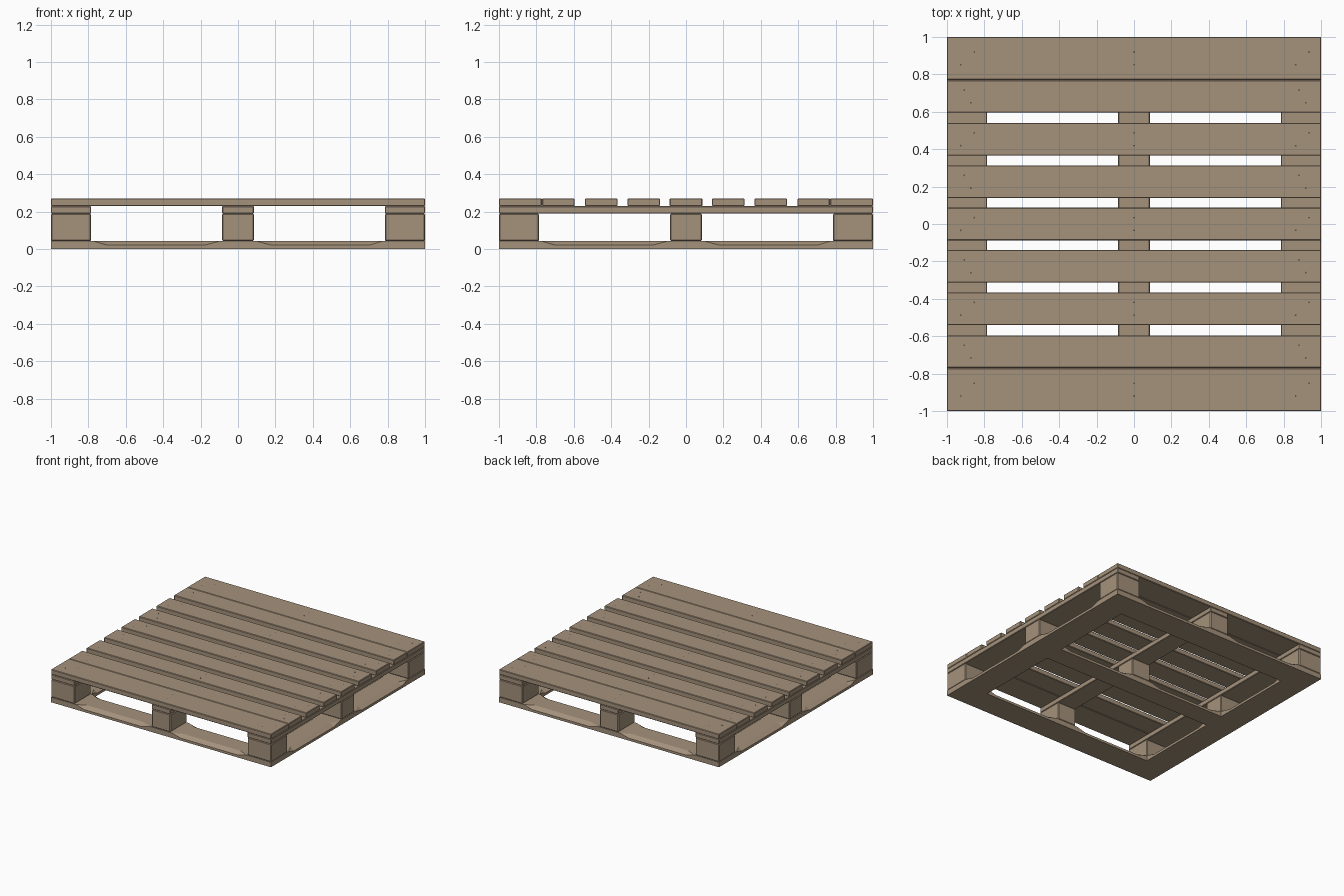
import bpy, bmesh
from mathutils import Matrix
from math import pi

if "Cube" in bpy.data.objects:
    bpy.data.objects.remove(bpy.data.objects["Cube"])


def material(name, rgb):
    m = bpy.data.materials.new(name)
    m.diffuse_color = (*rgb, 1)
    m.use_nodes = True
    m.node_tree.nodes["Principled BSDF"].inputs["Base Color"].default_value = m.diffuse_color
    return m


WOOD = material("weathered wood", (0.375, 0.287, 0.200))
STEEL = material("nail steel", (0.11, 0.09, 0.07))


def finish(name, bm, mat):
    bmesh.ops.recalc_face_normals(bm, faces=bm.faces[:])
    mesh = bpy.data.meshes.new(name)
    bm.to_mesh(mesh)
    bm.free()
    mesh.materials.append(mat)
    ob = bpy.data.objects.new(name, mesh)
    bpy.context.collection.objects.link(ob)
    return ob


def plank(name, x0, x1, y0, y1, z0, z1, edge=0.003):
    """Box with slightly eased edges."""
    bm = bmesh.new()
    bmesh.ops.create_cube(bm, size=1)
    for v in bm.verts:
        v.co.x = x1 if v.co.x > 0 else x0
        v.co.y = y1 if v.co.y > 0 else y0
        v.co.z = z1 if v.co.z > 0 else z0
    bmesh.ops.bevel(bm, geom=bm.edges[:], offset=edge, segments=1, affect='EDGES')
    return finish(name, bm, WOOD)


def base_board(name, half_len, width, offset, turned=False):
    """Lofted board whose upper edges are chamfered between the blocks."""
    bm = bmesh.new()
    right = [(0.10, 0.03), (0.18, 1), (0.70, 1), (0.77, 0.03), (half_len, 0.03)]
    stations = [(-x, c) for x, c in reversed(right)] + right
    t, h = BASE_TOP, width / 2
    rings = []
    for x, c in stations:
        d, e = 0.022 * c, 0.035 * c
        section = [(-h, 0), (h, 0), (h, t - d), (h - e, t), (-h + e, t), (-h, t - d)]
        rings.append([bm.verts.new((x, y, z)) for y, z in section])
    for a, b in zip(rings, rings[1:]):
        for i in range(6):
            j = (i + 1) % 6
            bm.faces.new((a[i], a[j], b[j], b[i]))
    bm.faces.new(rings[0])
    bm.faces.new(rings[-1])
    shift = (offset, 0, 0) if turned else (0, offset, 0)
    turn = Matrix.Rotation(pi / 2 if turned else 0, 4, 'Z')
    bmesh.ops.transform(bm, matrix=Matrix.Translation(shift) @ turn, verts=bm.verts[:])
    return finish(name, bm, WOOD)


# Layer heights
BASE_TOP, BLOCK_TOP, BEARER_TOP, DECK_TOP = 0.042, 0.189, 0.229, 0.27
# Three lanes shared by blocks, bearers and base boards
LANES = [(-1, -0.785), (-0.085, 0.085), (0.785, 1)]

# Base: three long boards plus two side boards closing the frame
for i, (a, b) in enumerate(LANES):
    base_board(f"base_board_{i}", 1, b - a, (a + b) / 2)
for i in (0, 2):
    a, b = LANES[i]
    base_board(f"base_side_board_{i}", 0.785, b - a, (a + b) / 2, True)

# Nine blocks and three bearers
for i, (x0, x1) in enumerate(LANES):
    for j, (y0, y1) in enumerate(LANES):
        plank(f"block_{i}_{j}", x0, x1, y0, y1, BASE_TOP, BLOCK_TOP, 0.006)
    plank(f"bearer_{i}", x0, x1, -1, 1, BLOCK_TOP, BEARER_TOP, 0.004)

# Deck boards: wide outer boards, evenly spaced inner ones
half = [(0.313, 0.139), (0.54, 0.366), (0.769, 0.595), (1.0, 0.771)]
deck = [(-a, -b) for a, b in reversed(half)] + [(-0.087, 0.087)] + [(b, a) for a, b in half]
for i, (y0, y1) in enumerate(deck):
    plank(f"deck_board_{i}", -1, 1, y0, y1, BEARER_TOP, DECK_TOP, 0.004)

# Nail heads in staggered pairs
bm = bmesh.new()
for i, (y0, y1) in enumerate(deck):
    mid = (y0 + y1) / 2
    s = 1 if i % 2 == 0 else -1
    spots = [(x + k * 0.009 * s + k * 0.027, mid + k * 0.034 * s)
             for x in (-0.89, 0.9) for k in (-1, 1)]
    if i % 2 == 0:
        spots += [(0, mid - 0.034), (0, mid + 0.034)]
    for x, y in spots:
        bmesh.ops.create_cone(bm, cap_ends=True, segments=8, radius1=0.005, radius2=0.005,
                              depth=0.002, matrix=Matrix.Translation((x, y, DECK_TOP - 0.0005)))
finish("nail_heads", bm, STEEL)
